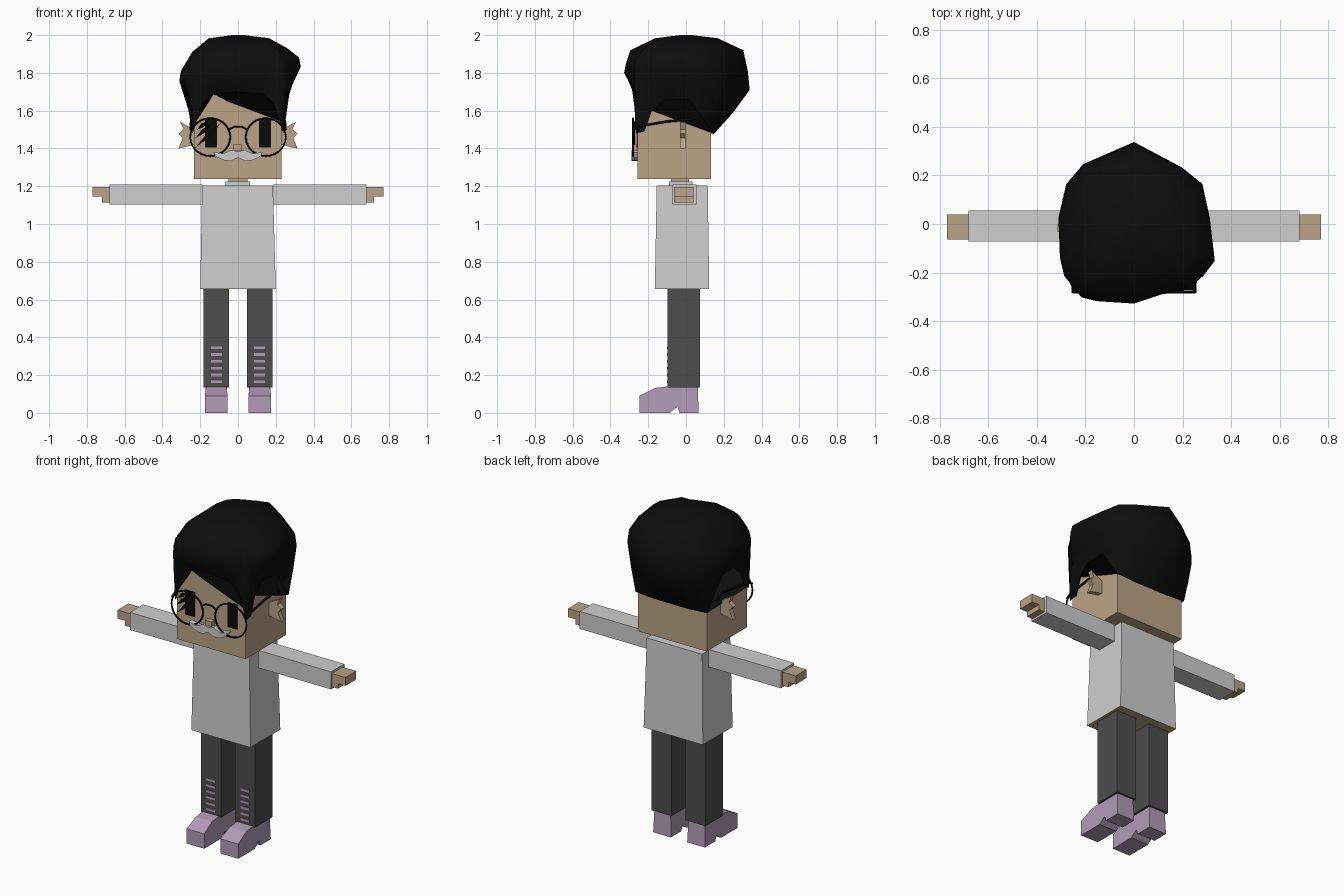
import bpy, bmesh
from math import sin, cos, pi, atan2, hypot
from mathutils import Vector

cube = bpy.data.objects.get("Cube")
if cube:
    bpy.data.objects.remove(cube, do_unlink=True)


def material(name, r, g, b):
    m = bpy.data.materials.new(name)
    m.use_nodes = True
    m.diffuse_color = (r, g, b, 1)
    m.node_tree.nodes["Principled BSDF"].inputs["Base Color"].default_value = (r, g, b, 1)
    return m


SKIN = material("skin tan", .5, .37, .24)
SHIRT = material("light grey", .62, .62, .62)
TROUSER = material("charcoal", .075, .075, .075)
SHOE = material("dusty lilac", .44, .33, .47)
HAIR = material("soft black", .004, .004, .004)
BLACK = material("black", .003, .003, .003)
SIDES = (("left", 1), ("right", -1))


def mesh_object(name, verts, faces, *mats):
    bm = bmesh.new()
    vs = [bm.verts.new(v) for v in verts]
    for f in faces:
        bm.faces.new([vs[i] for i in f])
    bmesh.ops.recalc_face_normals(bm, faces=bm.faces)
    me = bpy.data.meshes.new(name)
    bm.to_mesh(me)
    bm.free()
    for m in mats:
        me.materials.append(m)
    ob = bpy.data.objects.new(name, me)
    bpy.context.collection.objects.link(ob)
    return ob


def loft(name, rings, *mats):
    """Skin matching closed rings and cap both ends."""
    n = len(rings[0])
    faces = [range(n), range((len(rings) - 1) * n, len(rings) * n)]
    for k in range(len(rings) - 1):
        for i in range(n):
            j = (i + 1) % n
            faces.append((k * n + i, k * n + j, k * n + n + j, k * n + n + i))
    return mesh_object(name, [v for r in rings for v in r], faces, *mats)


def rect(x0, x1, y0, y1, z):
    return [(x0, y0, z), (x1, y0, z), (x1, y1, z), (x0, y1, z)]


def box(name, x, y, z, mat):
    x = sorted(x)
    return loft(name, [rect(*x, *y, h) for h in z], mat)


def slab_y(name, profile, y0, y1, mat):
    """Extrude an (x, z) outline along y."""
    return loft(name, [[(x, y, z) for x, z in profile] for y in (y0, y1)], mat)


def wire(name, points, radius, closed=False):
    cu = bpy.data.curves.new(name, "CURVE")
    cu.dimensions = "3D"
    cu.bevel_depth, cu.bevel_resolution = radius, 1
    cu.use_fill_caps = True
    sp = cu.splines.new("POLY")
    sp.points.add(len(points) - 1)
    for p, co in zip(sp.points, points):
        p.co = (*co, 1)
    sp.use_cyclic_u = closed
    cu.materials.append(BLACK)
    ob = bpy.data.objects.new(name, cu)
    bpy.context.collection.objects.link(ob)


# Head, neck and collar
box("head", (-.233, .231), (-.256, .132), (1.238, 1.72), SKIN)
box("neck", (-.05, .05), (-.08, .015), (1.15, 1.26), SKIN)
box("collar", (-.067, .063), (-.09, .035), (1.18, 1.225), SHIRT)

# Shirt body, flaring to the hem, with a skin underside
torso = loft("shirt_body", [rect(-.2, .2, -.165, .123, .655),
                            rect(-.19, .185, -.155, .115, 1.203)], SHIRT, SKIN)
for p in torso.data.polygons:
    p.material_index = int(p.normal.z < -.9)

# Limbs
SHOE_SIDE = [(-.247, 0), (-.247, .09), (-.165, .132), (-.095, .14), (.062, .14),
             (.067, 0), (-.033, 0), (-.045, .032), (-.088, 0)]
HAND = [(.67, 1.197), (.77, 1.197), (.77, 1.145), (.72, 1.145), (.72, 1.115), (.67, 1.115)]
EAR = [(.225, 1.495), (.305, 1.54), (.288, 1.5), (.315, 1.48), (.293, 1.455),
       (.315, 1.4), (.225, 1.42)]
for side, s in SIDES:
    box(side + "_sleeve", (s * .188, s * .68), (-.072, .055), (1.103, 1.21), SHIRT)
    slab_y(side + "_hand", [(s * x, z) for x, z in HAND], -.063, .04, SKIN)
    slab_y(side + "_ear", [(s * x, z) for x, z in EAR], -.032, -.002, SKIN)
    mid = s * .115
    box(side + "_leg", (mid - .068, mid + .068), (-.097, .073), (.135, .67), TROUSER)
    loft(side + "_shoe", [[(mid + w * (.06 if z < .1 else .055), y, z) for y, z in SHOE_SIDE]
                          for w in (-1, 1)], SHOE)
    for i in range(6):
        z = .164 + i * .0363
        box(f"{side}_leg_stripe_{i + 1}", (mid - .029, mid + .029), (-.101, -.096),
            (z - .007, z + .007), SHOE)
    # Eyes and spectacles
    box(side + "_eye", (s * .112, s * .175), (-.261, -.255), (1.405, 1.555), BLACK)
    ring = [(s * .147 + .106 * cos(a), -.28, 1.46 + .1 * sin(a))
            for a in (2 * pi * i / 28 for i in range(28))]
    wire(side + "_lens_rim", ring, .005, True)
    wire(side + "_spectacle_arm", [(s * x, y, z) for x, y, z in (
        (.25, -.28, 1.5), (.25, -.25, 1.517), (.248, -.1, 1.543), (.245, .02, 1.553),
        (.245, .042, 1.547), (.245, .045, 1.52))], .007)
wire("spectacle_bridge", [(-.048, -.28, 1.5), (-.02, -.28, 1.515),
                          (.02, -.28, 1.515), (.048, -.28, 1.5)], .005)

# Slanted lashes across one eye
for i, (x0, z0, x1, z1) in enumerate([(-.225, 1.405, -.09, 1.535), (-.225, 1.455, -.14, 1.53),
                                      (-.215, 1.5, -.16, 1.545)]):
    xm, zm = (x0 + x1) / 2, (z0 + z1) / 2
    slab_y(f"lash_{i + 1}", [(x0, z0), (xm + .008, zm - .008), (x1, z1), (xm - .008, zm + .008)],
           -.274, -.268, BLACK)

# Nose and moustache
box("nose", (-.024, .02), (-.285, -.25), (1.39, 1.42), SKIN)
half = [(.035, 1.392), (.08, 1.372), (.132, 1.382), (.115, 1.355), (.07, 1.336), (.035, 1.334)]
slab_y("moustache", [(0, 1.383)] + half + [(0, 1.352)] + [(-x, z) for x, z in half[::-1]],
       -.289, -.25, SHIRT)

# Hair: hairline around the head, then rings swelling to the outline and closing on top
HAIRLINE = [(0, -.265, 1.7), (.13, -.265, 1.69), (.19, -.265, 1.64), (.215, -.265, 1.56),
            (.24, -.265, 1.48), (.242, -.22, 1.49), (.242, -.18, 1.6), (.242, -.11, 1.66),
            (.242, .02, 1.66), (.242, .142, 1.48), (.12, .142, 1.47), (0, .142, 1.47)]
hairline = HAIRLINE + [(-x, y, z) for x, y, z in HAIRLINE[-2:0:-1]]
OUTLINE = [Vector(p) for p in (
    (-.01, .34), (.1, .31), (.3, .15), (.32, -.06), (.335, -.17), (.22, -.27), (.115, -.285),
    (-.02, -.335), (-.21, -.31), (-.29, -.21), (-.325, -.04), (-.295, .1), (-.265, .22))]


def reach(d):
    """Distance from the centre to the outline in direction d."""
    for a, b in zip(OUTLINE, OUTLINE[1:] + OUTLINE[:1]):
        e = b - a
        den = d.x * e.y - d.y * e.x
        if abs(den) > 1e-6:
            t = (a.x * e.y - a.y * e.x) / den
            u = (a.x * d.y - a.y * d.x) / den
            if t > 0 and -1e-4 <= u <= 1.0001:
                return t
    return .32


rings = [[] for _ in range(6)]
for x, y, z in hairline:
    d = Vector((x, y)).normalized()
    base = hypot(x, y)
    r = max(reach(d), base + .012)
    back = max(0, d.y)
    peak = 1.8 + .035 * d.x - .09 * back
    middle = base + (r - base) * .55
    upper = r * (.9 - .12 * abs(d.x))
    for ring, (rad, h) in zip(rings, ((base, z), (middle, z + (peak - z) * .5), (r, peak),
                                      (r * .97, peak + .05 + .05 * back),
                                      (upper, 1.92 + .01 * d.x), (r * .5, 1.983))):
        ring.append((d.x * rad, d.y * rad, h))
rings.append([(p[0] * .2, p[1] * .2, 2.0) for p in rings[-1]])
hair = loft("hair", rings, HAIR)
for p in hair.data.polygons:
    p.use_smooth = len(p.vertices) == 4
